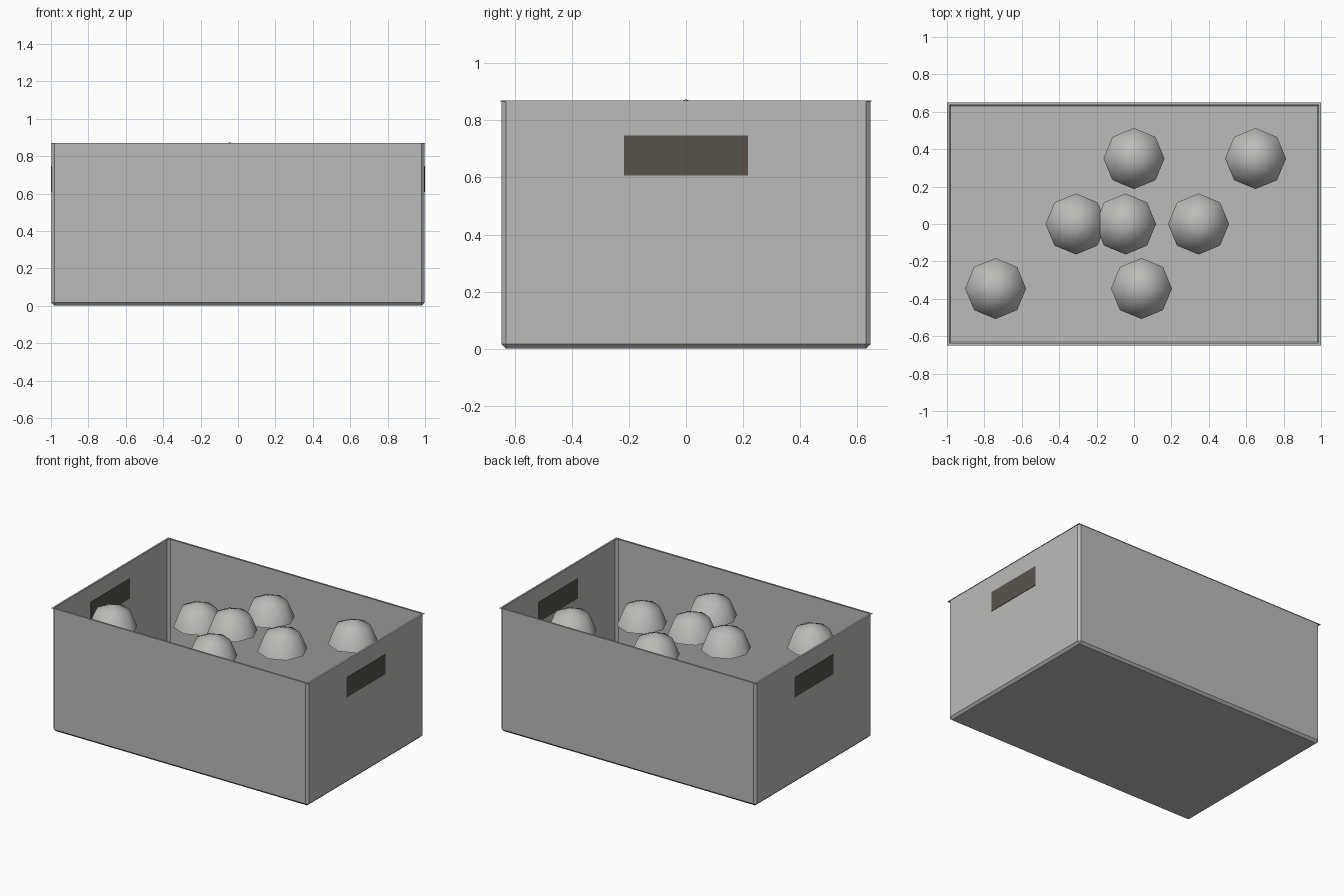
import bpy, bmesh
from mathutils import Matrix

if "Cube" in bpy.data.objects:
    bpy.data.objects.remove(bpy.data.objects["Cube"], do_unlink=True)

HALF_X, HALF_Y, HEIGHT = 1.0, 0.65, 0.87
SKIN = 0.003       # gap between the crate wall and its outermost plates
BEVEL = 0.016


def material(name, rgb):
    mat = bpy.data.materials.new(name)
    mat.use_nodes = True
    color = (*rgb, 1)
    mat.diffuse_color = color
    mat.node_tree.nodes["Principled BSDF"].inputs["Base Color"].default_value = color
    return mat


def finish(bm, name, mat, smooth=False):
    mesh = bpy.data.meshes.new(name)
    bm.to_mesh(mesh)
    bm.free()
    mesh.materials.append(mat)
    for poly in mesh.polygons:
        poly.use_smooth = smooth
    obj = bpy.data.objects.new(name, mesh)
    bpy.context.collection.objects.link(obj)
    return obj


def box(size, center):
    bm = bmesh.new()
    bmesh.ops.create_cube(bm, size=1, matrix=Matrix.Translation(center) @ Matrix.Diagonal((*size, 1)))
    return bm


gray = material("warm_gray", (0.5, 0.5, 0.485))
dark = material("dark_olive", (0.1, 0.088, 0.066))

# Crate: thin open shell with chamfered corners and bottom edges
wall_x, wall_y = HALF_X - SKIN, HALF_Y - SKIN
bm = box((2 * wall_x, 2 * wall_y, HEIGHT), (0, 0, HEIGHT / 2))
edges = [e for e in bm.edges if min(v.co.z for v in e.verts) < 0.1]
bmesh.ops.bevel(bm, geom=edges, offset=BEVEL, offset_type='OFFSET', segments=1, affect='EDGES')
top = [f for f in bm.faces if f.calc_center_median().z > HEIGHT - 0.01]
bmesh.ops.delete(bm, geom=top, context='FACES')
finish(bm, "crate_shell", gray)

# Rim: flat square-cornered frame around the opening
bm = box((2 * HALF_X, 2 * HALF_Y, SKIN), (0, 0, HEIGHT - SKIN / 2))
caps = [f for f in bm.faces if abs(f.normal.z) > 0.9]
bmesh.ops.inset_individual(bm, faces=caps, thickness=0.018)
inner = [f for f in bm.faces if all(abs(v.co.x) < HALF_X - 0.01 for v in f.verts)]
loops = list({e for f in inner for e in f.edges})
bmesh.ops.delete(bm, geom=inner, context='FACES_ONLY')
bmesh.ops.bridge_loops(bm, edges=loops)
finish(bm, "crate_rim", gray)

# Handles: dark plates showing on both sides of the end walls
for side, name in ((1, "left_handle"), (-1, "right_handle")):
    finish(box((2 * SKIN, 0.434, 0.14), (side * wall_x, 0, 0.677)), name, dark)

# Domes: eight-sided half balls inside the crate
domes = [(0, 0.35, 0.685), (0.65, 0.35, 0.685), (-0.31, 0, 0.685), (-0.045, 0, 0.711),
         (0.345, 0, 0.685), (-0.74, -0.345, 0.685), (0.04, -0.345, 0.685)]
for i, place in enumerate(domes, 1):
    bm = bmesh.new()
    bmesh.ops.create_uvsphere(bm, u_segments=8, v_segments=4, radius=0.163)
    low = [v for v in bm.verts if v.co.z < -0.01]
    bmesh.ops.delete(bm, geom=low, context='VERTS')
    dome = finish(bm, f"dome_{i}", gray, smooth=True)
    dome.location = place
